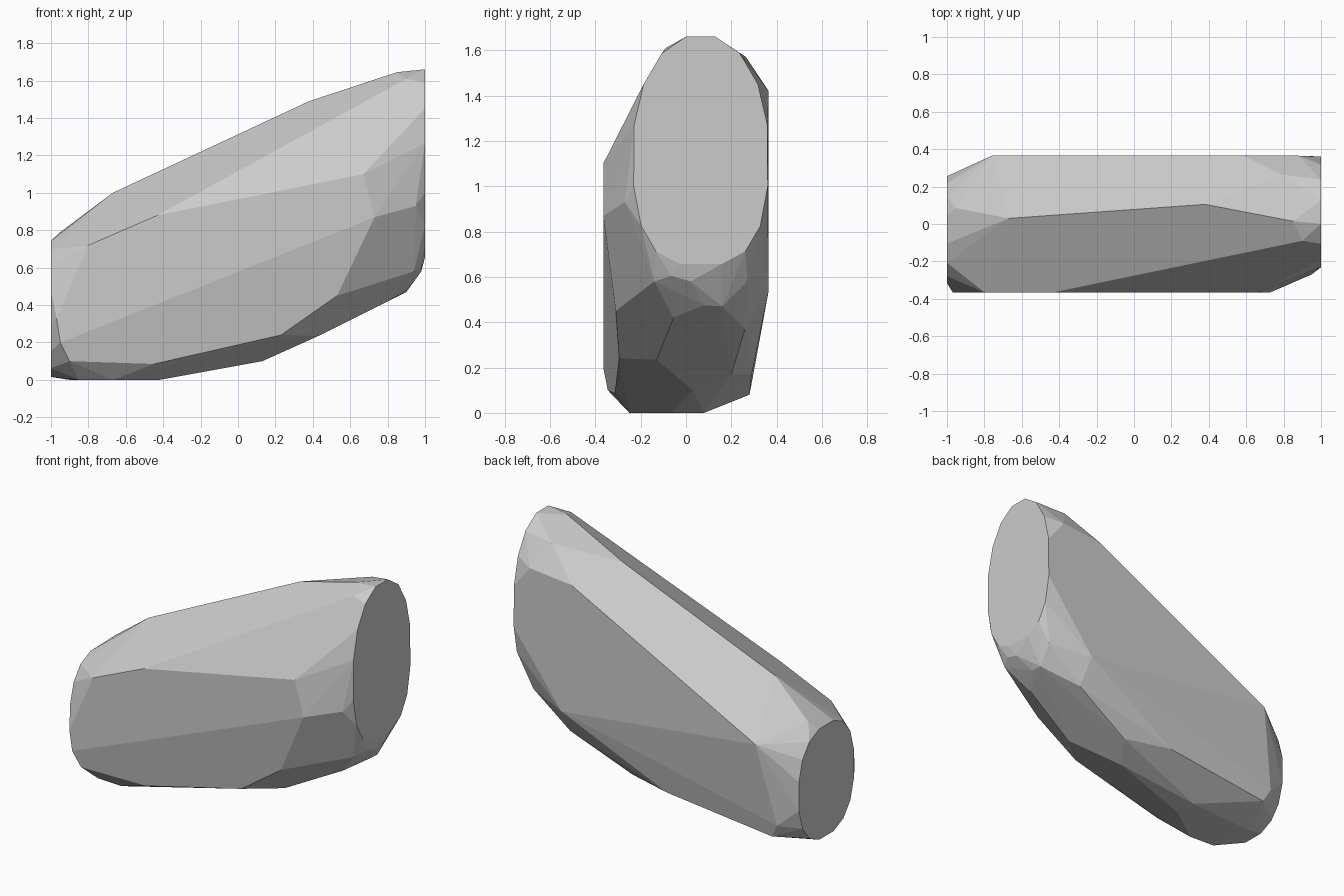
import bpy
import bmesh
from math import sin, cos, pi, radians

cube = bpy.data.objects.get("Cube")
if cube:
    bpy.data.objects.remove(cube, do_unlink=True)


def make_material(name, colour):
    material = bpy.data.materials.new(name)
    material.use_nodes = True
    material.diffuse_color = colour
    material.node_tree.nodes["Principled BSDF"].inputs["Base Color"].default_value = colour
    return material


def signed_power(value, exponent):
    return abs(value) ** exponent * (1 if value >= 0 else -1)


def end_outline(x, centre, half, top_power, bottom_power, steps=16):
    """Rounded flat end of the stone, squarer below than above."""
    points = []
    for i in range(steps):
        angle = 2 * pi * (i + 0.5) / steps
        power = 2 / (top_power if sin(angle) > 0 else bottom_power)
        points.append((x,
                       centre[0] + half[0] * signed_power(cos(angle), power),
                       centre[1] + half[1] * signed_power(sin(angle), power)))
    return points


def side_outline(y, profile):
    """Flat side of the stone, drawn in x and z."""
    return [(x, y, z) for x, z in profile]


def base_outline(z, profile):
    """Flat resting face, drawn in x and y."""
    return [(x, y, z) for x, y in profile]


half_width = 0.365

# Flat ends: tall one on the left, low one on the right
high_end = end_outline(1, (0.065, 1.16), (0.3, 0.51), 2.1, 2.8)
low_end = end_outline(-1, (-0.03, 0.38), (0.29, 0.37), 2.4, 2.4)

# Flat front and back sides
front_side = side_outline(-half_width, [
    (-0.95, 0.2), (0.73, 0.87), (0.67, 1.1),
    (-0.43, 0.88), (-0.8, 0.72), (-0.97, 0.33)])
back_side = side_outline(half_width, [
    (0.65, 0.54), (0.88, 1.42), (0.58, 1.39), (-0.76, 0.7)])

# Resting face
base = base_outline(0, [
    (-0.42, -0.07), (-0.42, 0.08), (-0.67, -0.25), (-0.85, -0.24), (-0.9, 0.05)])

# Ridge along the sloping top
ridge = [(-0.95, 0.085, 0.79), (-0.67, 0.03, 1.0), (0.38, 0.105, 1.49),
         (0.85, 0.015, 1.645), (0.9, -0.09, 1.61), (0.79, 0.265, 1.57)]

# Chipped corners under the overhanging end
overhang = [(0.95, -0.27, 0.93), (0.94, -0.14, 0.58), (0.98, -0.065, 0.605),
            (0.98, 0.02, 0.58), (0.9, 0.08, 0.475), (0.8, -0.055, 0.42),
            (0.9, 0.16, 0.47), (0.92, 0.27, 0.58), (0.66, 0.26, 0.37)]

# Chipped corners where the sides meet the underside
lower_edge = [(0.53, -0.31, 0.45), (0.23, -0.295, 0.24), (-0.45, -0.314, 0.085),
              (-0.9, -0.345, 0.1), (0.43, -0.13, 0.235), (0.13, 0.03, 0.1),
              (0.25, 0.2, 0.17), (-0.06, 0.29, 0.17),
              (-0.82, 0.28, 0.08), (-0.87, 0.297, 0.17)]

# Wrap all outlines in one convex faceted surface
bm = bmesh.new()
for part in (high_end, low_end, front_side, back_side, base, ridge, overhang, lower_edge):
    for point in part:
        bm.verts.new(point)
hull = bmesh.ops.convex_hull(bm, input=bm.verts[:])
unused = {e for e in hull["geom_interior"] + hull["geom_unused"]
          if isinstance(e, bmesh.types.BMVert)}
bmesh.ops.delete(bm, geom=list(unused), context='VERTS')
bmesh.ops.dissolve_limit(bm, angle_limit=radians(3), verts=bm.verts[:], edges=bm.edges[:])
bmesh.ops.recalc_face_normals(bm, faces=bm.faces[:])

mesh = bpy.data.meshes.new("rock")
bm.to_mesh(mesh)
bm.free()
mesh.materials.append(make_material("stone grey", (0.6, 0.6, 0.6, 1)))
rock = bpy.data.objects.new("rock", mesh)
bpy.context.collection.objects.link(rock)
